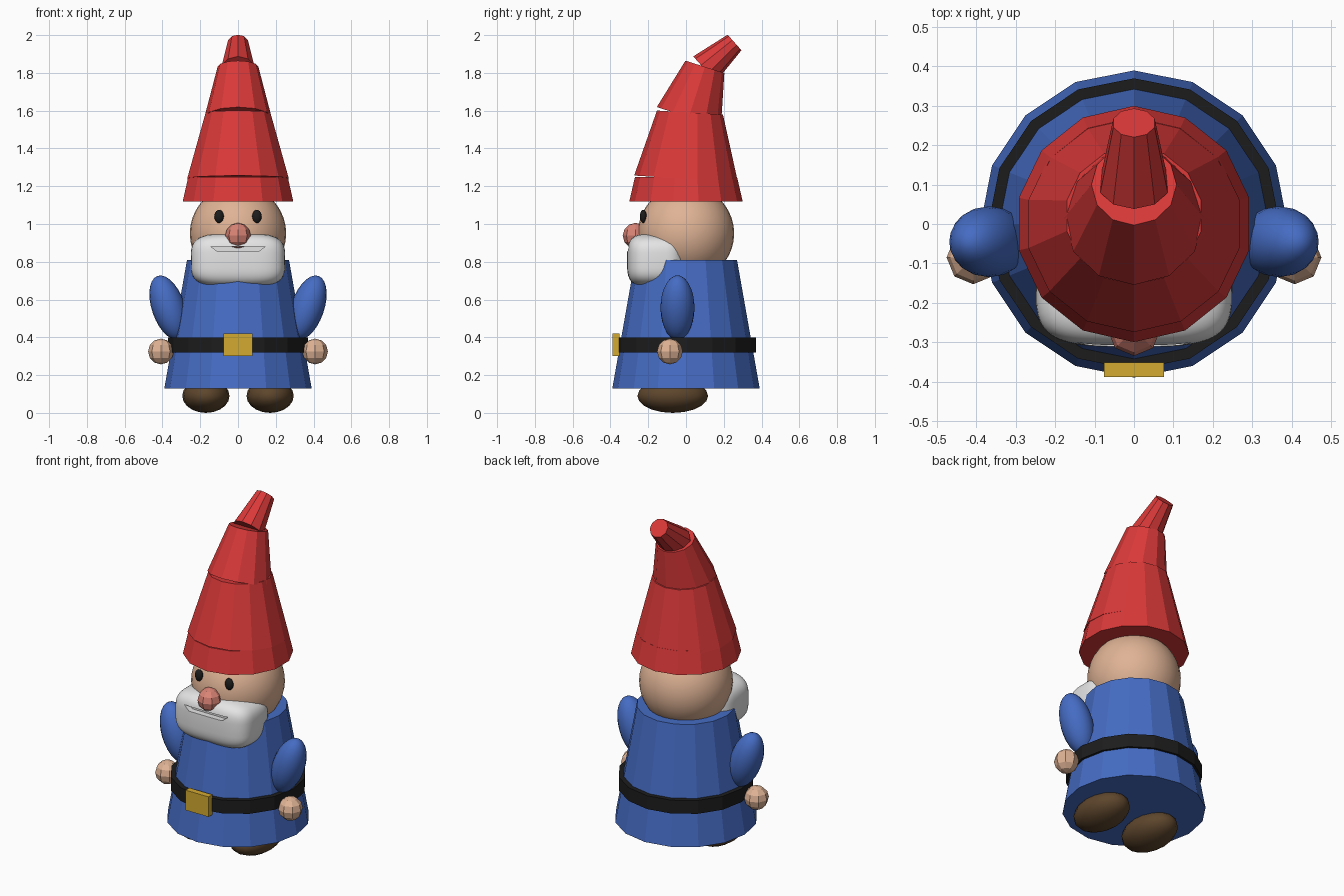
import bpy, bmesh, math
from mathutils import Matrix, Vector

cube = bpy.data.objects.get("Cube")
if cube:
    bpy.data.objects.remove(cube, do_unlink=True)


def material(name, r, g, b):
    m = bpy.data.materials.new(name)
    m.use_nodes = True
    m.diffuse_color = (r, g, b, 1)
    m.node_tree.nodes["Principled BSDF"].inputs["Base Color"].default_value = (r, g, b, 1)
    return m


RED = material("hat red", 0.70, 0.04, 0.04)
BLUE = material("coat blue", 0.06, 0.15, 0.55)
SKIN = material("skin", 0.74, 0.45, 0.30)
PINK = material("nose pink", 0.70, 0.23, 0.18)
WHITE = material("beard white", 0.78, 0.78, 0.78)
GOLD = material("buckle gold", 0.65, 0.40, 0.03)
BLACK = material("black", 0.012, 0.012, 0.012)
BROWN = material("shoe brown", 0.11, 0.06, 0.025)


def finish(name, bm, mat, smooth=False):
    bmesh.ops.recalc_face_normals(bm, faces=bm.faces)
    me = bpy.data.meshes.new(name)
    bm.to_mesh(me)
    bm.free()
    me.materials.append(mat)
    for p in me.polygons:
        p.use_smooth = smooth
    ob = bpy.data.objects.new(name, me)
    bpy.context.collection.objects.link(ob)
    return ob


def frustum(name, start, end, r1, r2, sides, mat):
    """Capped cone between two points; a corner faces the back."""
    a, b = Vector(start), Vector(end)
    axis = b - a
    tilt = Matrix.Rotation(math.atan2(-axis.y, axis.z), 4, 'X')
    bm = bmesh.new()
    bmesh.ops.create_cone(bm, cap_ends=True, segments=sides, radius1=r1, radius2=r2,
                          depth=axis.length,
                          matrix=Matrix.Translation((a + b) / 2) @ tilt)
    return finish(name, bm, mat)


def ball(name, centre, half, mat, segs=32, rings=20, smooth=True, lean=0, square=1):
    """Ellipsoid; square below 1 makes it boxier, lean tilts it sideways."""
    bm = bmesh.new()
    bmesh.ops.create_uvsphere(bm, u_segments=segs, v_segments=rings, radius=1)
    for v in bm.verts:
        flat = math.hypot(v.co.x, v.co.y)
        if square != 1 and flat > 1e-5:
            ring = [math.copysign(abs(c / flat) ** square, c) * flat ** square
                    for c in v.co.xy]
            v.co = (*ring, math.copysign(abs(v.co.z) ** square, v.co.z))
        elif square != 1:
            v.co.x = v.co.y = 0
    bm.transform(Matrix.Translation(centre) @ Matrix.Rotation(lean, 4, 'Y')
                 @ Matrix.Diagonal((*half, 1)))
    return finish(name, bm, mat, smooth)


# Coat, belt and buckle
frustum("coat", (0, 0, 0.13), (0, 0, 0.81), 0.39, 0.27, 16, BLUE)
frustum("belt", (0, 0, 0.32), (0, 0, 0.40), 0.37, 0.37, 16, BLACK)
bm = bmesh.new()
bmesh.ops.create_cube(bm, size=1, matrix=Matrix.Translation((0, -0.37, 0.36))
                      @ Matrix.Diagonal((0.152, 0.036, 0.12, 1)))
finish("buckle", bm, GOLD)

# Hat: brim band and three bent sections
frustum("hat_brim", (0, 0, 1.12), (0, 0, 1.25), 0.30, 0.27, 14, RED)
frustum("hat_lower", (0, 0, 1.24), (0, 0.021, 1.59), 0.275, 0.175, 14, RED)
frustum("hat_middle", (0, 0.015, 1.565), (0, 0.10, 1.832), 0.178, 0.108, 12, RED)
frustum("hat_tip", (0, 0.098, 1.82), (0, 0.257, 1.961), 0.09, 0.055, 10, RED)

# Head and nose
ball("head", (0, 0, 0.95), (0.255, 0.255, 0.255), SKIN)
ball("nose", (0, -0.267, 0.938), (0.068, 0.068, 0.068), PINK, 8, 6, False)

# Beard with a shallow mouth groove
beard = ball("beard", (0, -0.155, 0.808), (0.25, 0.157, 0.142), WHITE, 48, 32, square=0.55)
bm = bmesh.new()
outline = [(-0.145, 0.882), (0.145, 0.882), (0.11, 0.855), (-0.11, 0.855)]
face = bm.faces.new([bm.verts.new((x, -0.40, z)) for x, z in outline])
ext = bmesh.ops.extrude_face_region(bm, geom=[face])
bmesh.ops.translate(bm, vec=(0, 0.125, 0),
                    verts=[g for g in ext["geom"] if isinstance(g, bmesh.types.BMVert)])
cutter = finish("mouth_cutter", bm, WHITE)
cutter.hide_render = True
cut = beard.modifiers.new("mouth", 'BOOLEAN')
cut.operation = 'DIFFERENCE'
cut.object = cutter
bpy.context.view_layer.objects.active = beard
beard.select_set(True)
bpy.ops.object.modifier_apply(modifier=cut.name)
bpy.data.objects.remove(cutter, do_unlink=True)
bpy.ops.object.shade_smooth_by_angle(angle=math.radians(40))

# Paired parts
for side, s in (("left", 1), ("right", -1)):
    ball(side + "_eye", (s * 0.10, -0.226, 1.04), (0.025, 0.018, 0.035), BLACK, 16, 10)
    ball(side + "_arm", (s * 0.368, -0.045, 0.557), (0.088, 0.09, 0.178), BLUE,
         20, 14, lean=s * math.radians(19))
    ball(side + "_hand", (s * 0.408, -0.085, 0.325), (0.068, 0.068, 0.068), SKIN, 8, 6, False)
    ball(side + "_shoe", (s * 0.17, -0.07, 0.09), (0.125, 0.187, 0.09), BROWN, 16, 10)
